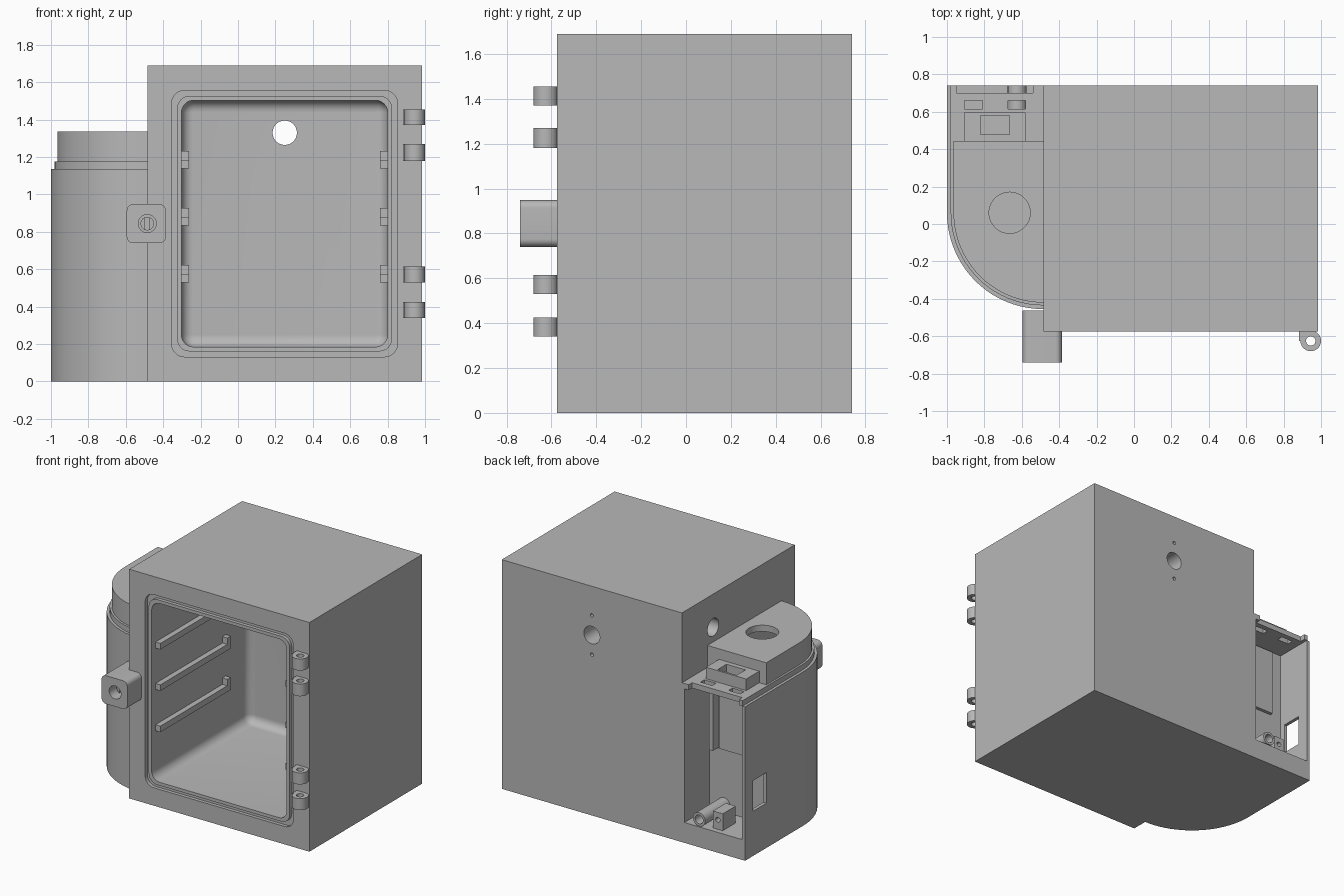
import bpy, bmesh, math
from math import sin, cos, pi

cube = bpy.data.objects.get("Cube")
if cube:
    bpy.data.objects.remove(cube, do_unlink=True)

grey = bpy.data.materials.new("plain grey")
grey.use_nodes = True
GREY = (0.48, 0.48, 0.48, 1)
grey.diffuse_color = GREY
grey.node_tree.nodes["Principled BSDF"].inputs["Base Color"].default_value = GREY

PLACE = {"x": lambda a, b, h: (h, a, b),
         "y": lambda a, b, h: (a, h, b),
         "z": lambda a, b, h: (a, b, h)}


def loft(name, rings, axis):
    """Closed solid through matching outlines, given as (height, points)."""
    bm = bmesh.new()
    loops = [[bm.verts.new(PLACE[axis](a, b, h)) for a, b in pts] for h, pts in rings]
    n = len(loops[0])
    for low, high in zip(loops, loops[1:]):
        for i in range(n):
            j = (i + 1) % n
            bm.faces.new((low[i], low[j], high[j], high[i]))
    bm.faces.new(loops[0])
    bm.faces.new(loops[-1])
    bmesh.ops.recalc_face_normals(bm, faces=bm.faces)
    mesh = bpy.data.meshes.new(name)
    bm.to_mesh(mesh)
    bm.free()
    mesh.materials.append(grey)
    obj = bpy.data.objects.new(name, mesh)
    bpy.context.collection.objects.link(obj)
    return obj


def prism(name, pts, lo, hi, axis="z"):
    return loft(name, [(lo, pts), (hi, pts)], axis)


def box(name, x0, x1, y0, y1, z0, z1):
    return prism(name, [(x0, y0), (x1, y0), (x1, y1), (x0, y1)], z0, z1)


def circle(a, b, r, n=40):
    return [(a + r * cos(2 * pi * i / n), b + r * sin(2 * pi * i / n)) for i in range(n)]


def rounded(a0, a1, b0, b1, r, seg=8):
    pts = []
    corners = ((a1 - r, b1 - r), (a0 + r, b1 - r), (a0 + r, b0 + r), (a1 - r, b0 + r))
    for k, (a, b) in enumerate(corners):
        for i in range(seg + 1):
            t = (k + i / seg) * pi / 2
            pts.append((a + r * cos(t), b + r * sin(t)))
    return pts


def cut(obj, *cutters):
    """Subtract the cutters from the part and discard them."""
    for c in cutters:
        mod = obj.modifiers.new("cut", "BOOLEAN")
        mod.operation = "DIFFERENCE"
        mod.solver = "EXACT"
        mod.object = c
        c.hide_render = True
    bpy.context.view_layer.update()
    graph = bpy.context.evaluated_depsgraph_get()
    mesh = bpy.data.meshes.new_from_object(obj.evaluated_get(graph))
    obj.modifiers.clear()
    obj.data = mesh
    for c in cutters:
        bpy.data.objects.remove(c, do_unlink=True)
    return obj


# Cabinet with rounded chamber, seal groove and ports
def door_outline(grow, r):
    return rounded(-0.302 - grow, 0.80 + grow, 0.185 - grow, 1.503 + grow, r)


R = 0.06
rings = [(-0.65, door_outline(0, 0.065))]
for i in range(7):
    t = i / 6 * pi / 2
    inset = R * (1 - cos(t))
    rings.append((0.495 + R * sin(t), door_outline(-inset, 0.065 - inset)))
cabinet = box("cabinet", -0.485, 0.985, -0.575, 0.74, 0, 1.69)
groove = cut(prism("groove_cutter", door_outline(0.053, 0.07), -0.6, -0.55, "y"),
             prism("groove_core", door_outline(0.024, 0.068), -0.7, -0.5, "y"))
cut(cabinet,
    loft("chamber_cutter", rings, "y"), groove,
    prism("rear_port_cutter", circle(0.25, 1.33, 0.065), 0.4, 0.8, "y"),
    prism("side_port_cutter", circle(0.376, 1.445, 0.065), -0.6, -0.2, "x"),
    *[prism("screw_cutter", circle(0.25, 1.33 + s, 0.013, 16), 0.68, 0.8, "y")
      for s in (-0.145, 0.145)])

# Shelf rails with end stops on both chamber walls
for level, z in enumerate((0.53, 0.835, 1.14), 1):
    for side, x in (("right", -0.305), ("left", 0.76)):
        box(f"{side}_shelf_rail_{level}", x, x + 0.043, -0.53, 0.29, z, z + 0.045)
        box(f"{side}_rail_stop_{level}", x, x + 0.043, 0.25, 0.29, z + 0.04, z + 0.092)

# Door hinge knuckles
for k, (z0, z1) in enumerate(((0.34, 0.425), (0.53, 0.615), (1.18, 1.27), (1.37, 1.455)), 1):
    arc = [(0.945 + 0.055 * cos(t), -0.625 + 0.055 * sin(t))
           for t in (pi * (-1 + 1.5 * i / 20) for i in range(21))]
    outline = arc + [(0.945, -0.57), (0.882, -0.57), (0.882, -0.625)]
    cut(prism(f"hinge_knuckle_{k}", outline, z0, z1),
        prism("pin_cutter", circle(0.945, -0.625, 0.025, 24), z0 - 0.1, z1 + 0.1))

# Latch block with keyed barrel
latch = prism("latch_block", rounded(-0.595, -0.385, 0.74, 0.948, 0.035), -0.74, -0.463, "y")
cut(latch,
    box("cabinet_clearance", -0.485, -0.3, -0.575, -0.4, 0.6, 1.1),
    prism("barrel_cutter", circle(-0.485, 0.844, 0.048), -0.8, -0.63, "y"))
cut(prism("latch_barrel", circle(-0.485, 0.844, 0.036), -0.67, -0.625, "y"),
    box("key_cutter", -0.497, -0.473, -0.7, -0.65, 0.7, 1.0))


# Side housing, rounded at its front corner
def footprint(inset, back):
    r = 0.515 - inset
    arc = [(-0.485 - r * cos(i / 20 * pi / 2), 0.06 - r * sin(i / 20 * pi / 2)) for i in range(21)]
    return [(-0.485, back), (-0.485 - r, back)] + arc


def hollow(top):
    return prism("hollow_cutter", footprint(0.07, 0.4), 0.15, top)


cut(prism("housing_body", footprint(0, 0.74), 0, 1.135), hollow(1.3),
    box("compartment_cutter", -0.975, -0.505, 0.45, 0.8, 0.15, 1.3),
    box("window_cutter", -1.1, -0.9, 0.49, 0.645, 0.33, 0.555))
cut(prism("housing_rim", footprint(0.02, 0.74), 1.135, 1.175), hollow(1.3),
    box("rear_notch_cutter", -0.95, -0.54, 0.70, 0.8, 1.0, 1.3),
    *[box("slot_cutter", x, x + 0.095, 0.615, 0.66, 1.0, 1.3) for x in (-0.905, -0.675)])
cut(prism("housing_cap", footprint(0.035, 0.443), 1.175, 1.337), hollow(1.29),
    prism("cap_hole_cutter", circle(-0.665, 0.06, 0.11, 48), 1.2, 1.5))

# Socket behind the cap
cut(box("socket", -0.908, -0.58, 0.443, 0.595, 1.175, 1.26),
    box("socket_cutter", -0.82, -0.665, 0.478, 0.58, 1.2, 1.4))

# Fittings inside the rear compartment
box("inner_panel", -0.88, -0.6, 0.445, 0.475, 0.62, 1.12)
box("inner_strip", -0.59, -0.56, 0.445, 0.53, 0.62, 1.13)
cut(prism("drain_pipe", circle(-0.625, 0.205, 0.05), 0.445, 0.74, "y"),
    prism("pipe_cutter", circle(-0.625, 0.205, 0.032), 0.5, 0.8, "y"))
cut(box("terminal_block", -0.79, -0.71, 0.55, 0.70, 0.15, 0.275),
    prism("terminal_cutter", circle(-0.75, 0.22, 0.018, 20), 0.6, 0.8, "y"))

# Smooth the rounded surfaces, keep the edges crisp
bpy.ops.object.select_all(action="DESELECT")
for obj in bpy.context.collection.objects:
    if obj.type == "MESH" and obj.data.materials and obj.data.materials[0] == grey:
        obj.select_set(True)
        bpy.context.view_layer.objects.active = obj
bpy.ops.object.shade_smooth_by_angle(angle=math.radians(30))
